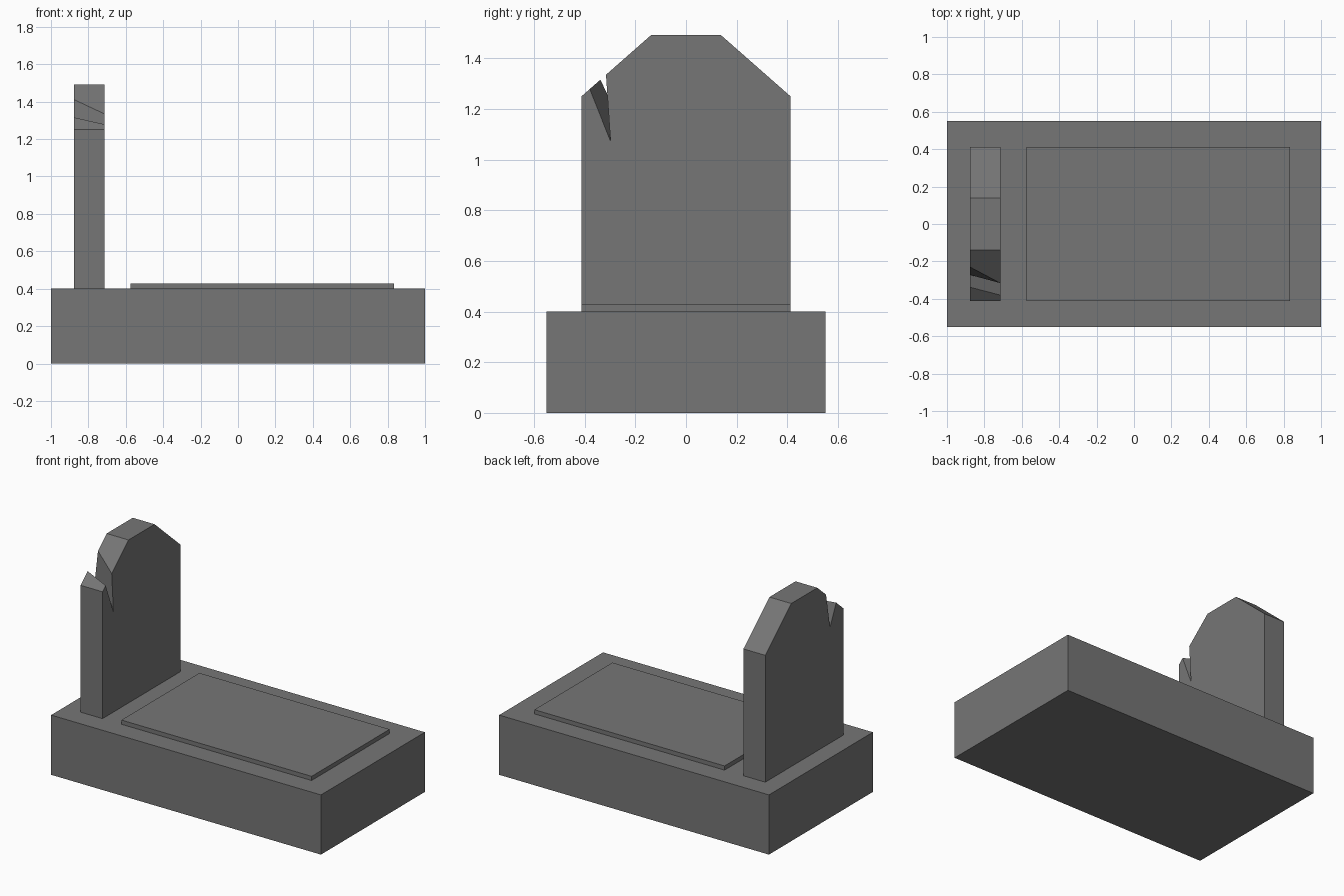
import bpy
import bmesh

cube = bpy.data.objects.get("Cube")
if cube:
    bpy.data.objects.remove(cube, do_unlink=True)

# Weathered stone colour
STONE = (0.18, 0.18, 0.18, 1.0)
stone = bpy.data.materials.new("grey_stone")
stone.use_nodes = True
stone.diffuse_color = STONE
stone.node_tree.nodes["Principled BSDF"].inputs["Base Color"].default_value = STONE


def loft(name, rings):
    """Solid skinned between two matching rings of points."""
    bm = bmesh.new()
    a, b = [[bm.verts.new(p) for p in ring] for ring in rings]
    bm.faces.new(a)
    bm.faces.new(reversed(b))
    for i in range(len(a)):
        j = (i + 1) % len(a)
        bm.faces.new((a[j], a[i], b[i], b[j]))
    bmesh.ops.recalc_face_normals(bm, faces=bm.faces)
    mesh = bpy.data.meshes.new(name)
    bm.to_mesh(mesh)
    bm.free()
    mesh.materials.append(stone)
    obj = bpy.data.objects.new(name, mesh)
    bpy.context.scene.collection.objects.link(obj)
    return obj


def block(name, x0, x1, half_y, z0, z1):
    outline = [(x0, -half_y), (x1, -half_y), (x1, half_y), (x0, half_y)]
    return loft(name, [[(x, y, z) for x, y in outline] for z in (z0, z1)])


# Plinth and raised cover
block("tomb_base", -1.0, 1.0, 0.55, 0.0, 0.4)
block("cover_slab", -0.575, 0.835, 0.413, 0.4, 0.428)

# Headstone: clipped shoulders with a slanting crack through the front one
HALF, TOP_HALF, SHOULDER, TOP = 0.413, 0.138, 1.25, 1.492


def shoulder_point(y):
    t = (y + HALF) / (HALF - TOP_HALF)
    return (y, SHOULDER + t * (TOP - SHOULDER))


def headstone_ring(x, lip_front, crack_tip, lip_back):
    profile = [(HALF, 0.4), (HALF, SHOULDER), (TOP_HALF, TOP), (-TOP_HALF, TOP),
               shoulder_point(lip_back), crack_tip, shoulder_point(lip_front),
               (-HALF, SHOULDER), (-HALF, 0.4)]
    return [(x, y, z) for y, z in profile]


loft("headstone", [
    headstone_ring(-0.877, -0.338, (-0.272, 1.175), -0.23),
    headstone_ring(-0.715, -0.38, (-0.298, 1.072), -0.316),
])
